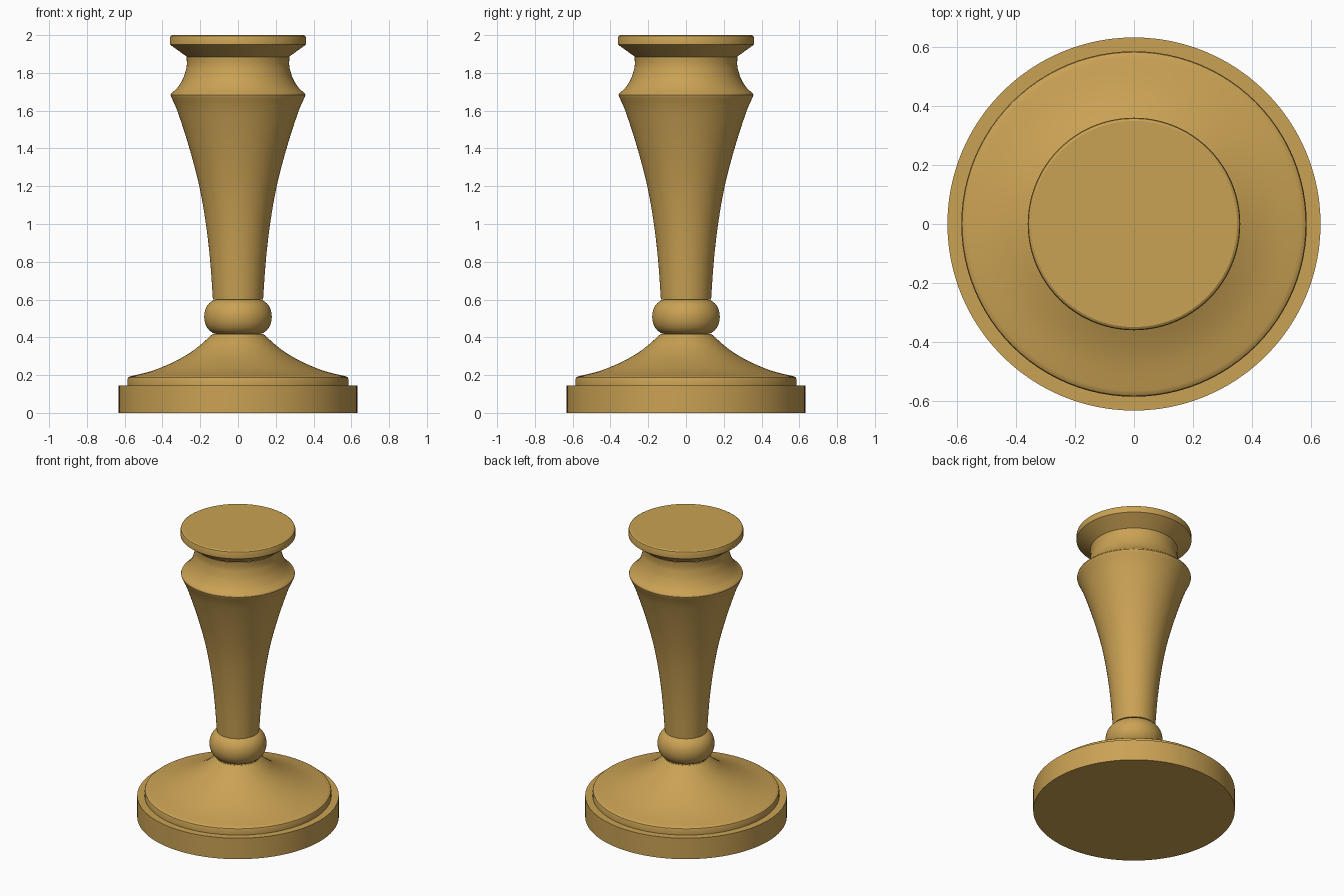
import bpy, bmesh, math

if "Cube" in bpy.data.objects:
    bpy.data.objects.remove(bpy.data.objects["Cube"])

SIDES = 96

brass = bpy.data.materials.new("warm brass")
brass.diffuse_color = (0.59, 0.36, 0.088, 1.0)
brass.use_nodes = True
brass.node_tree.nodes["Principled BSDF"].inputs["Base Color"].default_value = brass.diffuse_color


def smooth_path(pts, steps=6):
    """Catmull-Rom curve through (radius, height) points."""
    p = [pts[0]] + list(pts) + [pts[-1]]
    out = []
    for i in range(1, len(p) - 2):
        a, b, c, d = p[i - 1:i + 3]
        for s in range(steps):
            t = s / steps
            out.append(tuple(0.5 * (2 * b[k] + (c[k] - a[k]) * t
                       + (2 * a[k] - 5 * b[k] + 4 * c[k] - d[k]) * t ** 2
                       + (3 * b[k] - a[k] - 3 * c[k] + d[k]) * t ** 3) for k in (0, 1)))
    return out + [pts[-1]]


def lathe(name, profile):
    """Turn a (radius, height) profile, listed bottom to top, around z; radius 0 ends in a flat cap."""
    bm = bmesh.new()
    rings = []
    for r, z in profile:
        if r == 0:
            rings.append([bm.verts.new((0, 0, z))])
        else:
            rings.append([bm.verts.new((r * math.cos(2 * math.pi * i / SIDES),
                                        r * math.sin(2 * math.pi * i / SIDES), z))
                          for i in range(SIDES)])
    for lo, hi in zip(rings, rings[1:]):
        for i in range(SIDES):
            j = (i + 1) % SIDES
            if len(lo) == 1:
                bm.faces.new((lo[0], hi[j], hi[i]))
            elif len(hi) == 1:
                bm.faces.new((lo[i], lo[j], hi[0]))
            else:
                bm.faces.new((lo[i], lo[j], hi[j], hi[i]))
    mesh = bpy.data.meshes.new(name)
    bm.to_mesh(mesh)
    bm.free()
    mesh.materials.append(brass)
    obj = bpy.data.objects.new(name, mesh)
    bpy.context.collection.objects.link(obj)
    bpy.ops.object.select_all(action='DESELECT')
    obj.select_set(True)
    bpy.context.view_layer.objects.active = obj
    bpy.ops.object.shade_smooth_by_angle(angle=math.radians(28))
    return obj


# Round plinth with its upper ledge
lathe("plinth", [(0, 0), (0.632, 0), (0.632, 0.145), (0.585, 0.145)])

# Stepped foot sweeping up to the knop
lathe("foot", [(0.585, 0.145), (0.585, 0.18), (0.582, 0.187), (0.573, 0.193)]
      + smooth_path([(0.565, 0.195), (0.45, 0.224), (0.33, 0.275),
                     (0.23, 0.335), (0.135, 0.417)]))

# Rounded knop
knop = []
for i in range(17):
    a = math.radians(-78 + 156 * i / 16)
    knop.append((0.088 + 0.091 * math.cos(a) ** 0.8, 0.509 + 0.094 * math.sin(a)))
lathe("knop", [(0.13, 0.415)] + knop + [(0.13, 0.601)])

# Flared stem with a soft shoulder lip
lathe("stem", smooth_path([(0.133, 0.6), (0.147, 0.8), (0.17, 1.0), (0.205, 1.2),
                           (0.257, 1.4), (0.318, 1.59), (0.355, 1.675)])
      + [(0.357, 1.683), (0.354, 1.691)])

# Cove narrowing to the collar
lathe("neck", smooth_path([(0.354, 1.691), (0.32, 1.723), (0.291, 1.77),
                           (0.275, 1.82), (0.271, 1.85), (0.273, 1.885)]))

# Flat-topped drip pan
lathe("drip_pan", [(0.27, 1.885), (0.36, 1.95), (0.36, 1.988),
                   (0.357, 1.995), (0.349, 2.0), (0, 2.0)])
